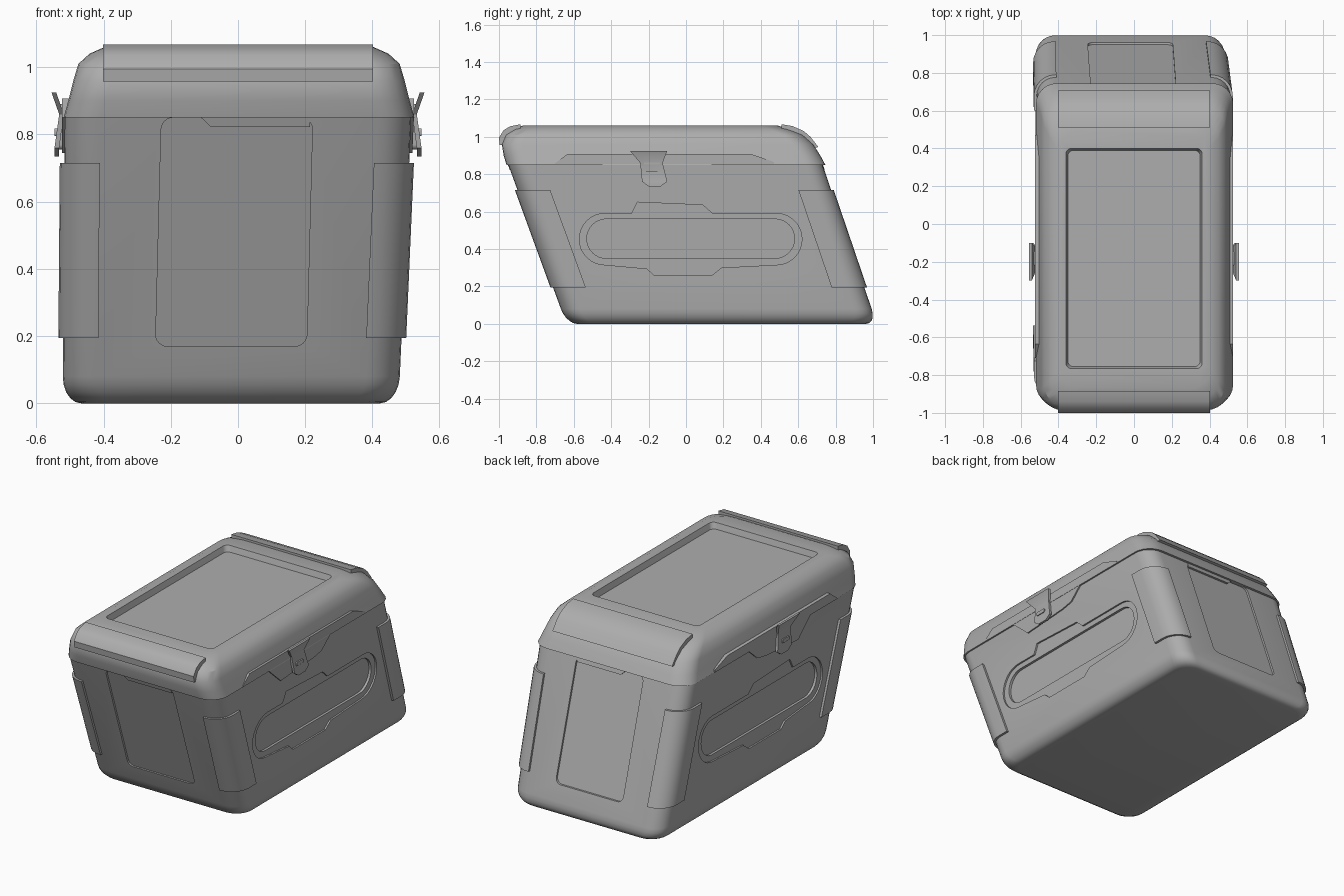
import bpy, bmesh
from math import sin, cos, pi, radians

old = bpy.data.objects.get("Cube")
if old:
    bpy.data.objects.remove(old, do_unlink=True)

grey = bpy.data.materials.new("mid_grey")
grey.use_nodes = True
grey.diffuse_color = (0.42, 0.42, 0.42, 1)
grey.node_tree.nodes["Principled BSDF"].inputs["Base Color"].default_value = grey.diffuse_color


# Leaning body: centre and half size at each height
def cx(z): return -0.022 + 0.026 * z
def cy(z): return 0.19 - 0.353 * z
def hx(z): return 0.50 + 0.018 * z
def hy(z): return 0.83 + 0.012 * z


def finish(ob):
    me = ob.data
    me.polygons.foreach_set("use_smooth", [True] * len(me.polygons))
    me.set_sharp_from_angle(angle=radians(32))
    return ob


def loft(name, rings):
    """Closed solid through rings of equal point count."""
    bm = bmesh.new()
    rows = [[bm.verts.new(p) for p in ring] for ring in rings]
    for a, b in zip(rows, rows[1:]):
        for i in range(len(a)):
            j = (i + 1) % len(a)
            bm.faces.new((a[i], a[j], b[j], b[i]))
    bm.faces.new(rows[0])
    bm.faces.new(rows[-1])
    bmesh.ops.recalc_face_normals(bm, faces=bm.faces)
    me = bpy.data.meshes.new(name)
    bm.to_mesh(me)
    bm.free()
    me.materials.append(grey)
    ob = bpy.data.objects.new(name, me)
    bpy.context.collection.objects.link(ob)
    return finish(ob)


def rrect(x0, x1, y0, y1, r, n=6):
    """Rounded rectangle outline, four arcs."""
    pts = []
    for k, (x, y) in enumerate([(x1 - r, y1 - r), (x0 + r, y1 - r), (x0 + r, y0 + r), (x1 - r, y0 + r)]):
        for i in range(n + 1):
            a = (k + i / n) * pi / 2
            pts.append((x + r * cos(a), y + r * sin(a)))
    return pts


def cut(target, cutter):
    """Subtract a cutter, then discard it."""
    mod = target.modifiers.new("recess", "BOOLEAN")
    mod.operation, mod.solver, mod.object = "DIFFERENCE", "EXACT", cutter
    bpy.context.view_layer.update()
    dg = bpy.context.evaluated_depsgraph_get()
    me = bpy.data.meshes.new_from_object(target.evaluated_get(dg))
    target.modifiers.clear()
    target.data = me
    bpy.data.objects.remove(cutter, do_unlink=True)
    finish(target)


def on_side(name, s, outline, low, high):
    """Slab following a side wall; outline is in (y, z)."""
    return loft(name, [[(cx(z) + s * (hx(z) + o), y, z) for y, z in outline] for o in (low, high)])


def on_end(name, s, outline, low, high):
    """Slab following the front (s=-1) or back wall; outline is in (x, z)."""
    return loft(name, [[(x + cx(z), cy(z) + s * (hy(z) + o), z) for x, z in outline] for o in (low, high)])


# Body shell with rounded bottom edge
def body_ring(z, inset, r):
    w, d = hx(z) - inset, hy(z) - inset
    return [(x, y, z) for x, y in rrect(cx(z) - w, cx(z) + w, cy(z) - d, cy(z) + d, r)]


rings = []
for i in range(6):
    a = i / 5 * pi / 2
    rings.append(body_ring(0.08 * (1 - sin(a)) if i < 5 else 0.0, 0.055 * (1 - cos(a)), 0.1))
rings.reverse()
body = loft("body", rings + [body_ring(0.86, 0, 0.1)])

# Lid shell: height, half width, front, back
lid_profile = [(0.85, 0.522, -0.96, 0.745), (0.90, 0.508, -0.975, 0.718),
               (0.96, 0.493, -0.985, 0.68), (1.01, 0.478, -0.965, 0.625),
               (1.04, 0.445, -0.93, 0.56), (1.06, 0.40, -0.87, 0.49)]
lid = loft("lid", [[(x, y, z) for x, y in rrect(0.003 - w, 0.003 + w, f, b, 0.11)]
                   for z, w, f, b in lid_profile])
cut(lid, loft("lid_cutter", [[(x, y, z) for x, y in rrect(-0.35 - e, 0.35 + e, -0.755 - e, 0.39 + e, 0.03)]
                             for z, e in ((1.025, 0), (1.09, 0.02))]))

# Recessed end panels, each with a stepped tab along its top
for s, end in ((-1, "front"), (1, "back")):
    cut(body, on_end("panel_cutter", s, rrect(-0.228, 0.222, 0.17, 0.85, 0.035), -0.012, 0.05))
    on_end(end + "_panel_tab", s, [(-0.11, 0.85), (-0.08, 0.822), (0.215, 0.822), (0.215, 0.85)], -0.03, 0.002)

# Oval surround with tabs above and below, in (y, z)
oval = rrect(-0.57, 0.62, 0.315, 0.59, 0.137, 8)
surround = (oval[:9] + [(0.14, 0.59), (0.09, 0.635), (-0.26, 0.65), (-0.29, 0.59)] + oval[9:27]
            + [(-0.21, 0.295), (-0.17, 0.26), (0.14, 0.26), (0.19, 0.30)] + oval[27:])

for s, side in ((1, "left"), (-1, "right")):
    # Two-step side recess
    cut(body, on_side("surround_cutter", s, surround, -0.01, 0.05))
    cut(body, on_side("oval_cutter", s, rrect(-0.53, 0.58, 0.35, 0.56, 0.104, 8), -0.025, 0.05))

    # Rail along the lid edge and the plate behind the latch
    rail = [(-0.71, 0.85), (-0.635, 0.907), (0.35, 0.907), (0.47, 0.865), (0.47, 0.85)]
    loft(side + "_lid_rail", [[(s * x, y, z) for y, z in rail] for x in (0.48, 0.524)])
    on_side(side + "_latch_base", s, [(-0.45, 0.85), (-0.33, 0.745), (-0.02, 0.765), (0.06, 0.78), (0.14, 0.85)],
            -0.02, 0.008)

    # Latch: kinked lever, hinge block and raised button
    lever = [(0.925, -0.30, -0.10, 0.555), (0.86, -0.245, -0.125, 0.532),
             (0.76, -0.235, -0.10, 0.546), (0.735, -0.20, -0.135, 0.546)]
    loft(side + "_latch_lever", [[(s * x, a, z), (s * x, b, z), (s * (x - 0.014), b, z), (s * (x - 0.014), a, z)]
                                 for z, a, b, x in lever])
    block = rrect(-0.225, -0.14, 0.755, 0.89, 0.015)
    loft(side + "_latch_block", [[(s * x, y, z) for y, z in block] for x in (0.48, 0.533)])
    button = rrect(-0.215, -0.15, 0.795, 0.818, 0.006)
    loft(side + "_latch_button", [[(s * x, y, z) for y, z in button] for x in (0.53, 0.546)])

    # Corner guards wrapping the four upright edges
    for t, end in ((-1, "front"), (1, "back")):
        def guard_ring(z):
            w, d, r = hx(z), hy(z), 0.1
            def path(o):
                pts = [(w + o, d - 0.175)]
                for i in range(7):
                    a = i / 6 * pi / 2
                    pts.append((w - r + (r + o) * cos(a), d - r + (r + o) * sin(a)))
                return pts + [(w - 0.105, d + o)]
            return [(cx(z) + s * x, cy(z) + t * y, z) for x, y in path(0.014) + path(-0.02)[::-1]]
        loft(side + "_" + end + "_guard", [guard_ring(0.195), guard_ring(0.715)])

# Curved trim plates over the lid's front and back edges, profiles in (y, z)
front_trim = [(-0.996, 0.957), (-1.0, 0.995), (-0.975, 1.035), (-0.94, 1.056), (-0.885, 1.067),
              (-0.885, 1.045), (-0.92, 1.03), (-0.96, 0.99), (-0.975, 0.957)]
back_trim = [(0.51, 1.067), (0.57, 1.057), (0.63, 1.03), (0.665, 1.0), (0.708, 0.945),
             (0.685, 0.94), (0.64, 0.985), (0.60, 1.0), (0.51, 1.04)]
for name, prof in (("front_lid_trim", front_trim), ("back_lid_trim", back_trim)):
    loft(name, [[(x, y, z) for y, z in prof] for x in (-0.402, 0.402)])
